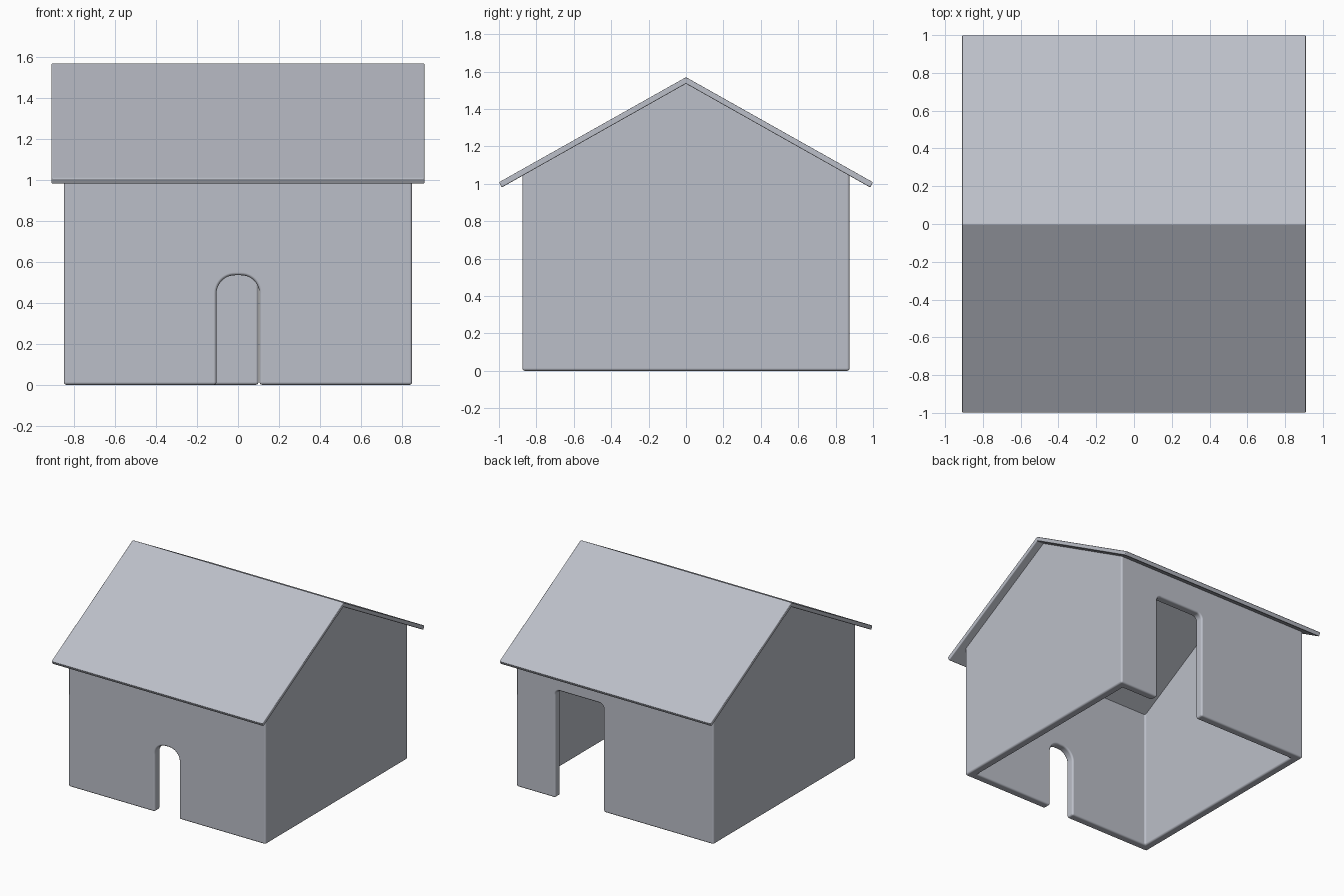
import bpy, bmesh, math

if "Cube" in bpy.data.objects:
    bpy.data.objects.remove(bpy.data.objects["Cube"])

paint = bpy.data.materials.new("pale_grey")
paint.diffuse_color = (0.50, 0.52, 0.58, 1)
paint.use_nodes = True
paint.node_tree.nodes["Principled BSDF"].inputs["Base Color"].default_value = paint.diffuse_color

WALL_X, WALL_Y, THICK = 0.85, 0.875, 0.065
ROOF_X, SLOPE = 0.91, 0.563
UNDER = 1.535          # height of the roof underside at the ridge


def prism(name, pts, axis, lo, hi):
    """Extrude a closed (horizontal, z) profile along x or y."""
    bm = bmesh.new()

    def ring(d):
        return [bm.verts.new((d, a, z) if axis == "x" else (a, d, z)) for a, z in pts]

    r0, r1 = ring(lo), ring(hi)
    bm.faces.new(r0)
    bm.faces.new(r1)
    n = len(pts)
    for i in range(n):
        j = (i + 1) % n
        bm.faces.new((r0[i], r0[j], r1[j], r1[i]))
    bmesh.ops.recalc_face_normals(bm, faces=bm.faces)
    mesh = bpy.data.meshes.new(name)
    bm.to_mesh(mesh)
    bm.free()
    mesh.materials.append(paint)
    obj = bpy.data.objects.new(name, mesh)
    bpy.context.collection.objects.link(obj)
    return obj


def gable(half, bottom, ridge):
    """Five-sided house outline whose top follows the roof slope."""
    eave = ridge - SLOPE * half
    return [(-half, bottom), (half, bottom), (half, eave), (0, ridge), (-half, eave)]


def doorway(x0, x1, top, r, steps=12):
    """Door outline with rounded upper corners."""
    pts = [(x0, -0.2), (x1, -0.2)]
    for cx, start in ((x1 - r, 0), (x0 + r, math.pi / 2)):
        for i in range(steps + 1):
            a = start + math.pi / 2 * i / steps
            pts.append((cx + r * math.cos(a), top - r + r * math.sin(a)))
    return pts


def activate(obj):
    bpy.ops.object.select_all(action="DESELECT")
    obj.select_set(True)
    bpy.context.view_layer.objects.active = obj


def cut(obj, cutter):
    cutter.hide_render = True
    mod = obj.modifiers.new("cut", "BOOLEAN")
    mod.operation, mod.solver, mod.object = "DIFFERENCE", "EXACT", cutter
    activate(obj)
    bpy.ops.object.modifier_apply(modifier=mod.name)
    bpy.data.objects.remove(cutter)


def soften(obj, width):
    activate(obj)
    bpy.ops.object.shade_smooth_by_angle(angle=math.radians(35))
    mod = obj.modifiers.new("soft_edges", "BEVEL")
    mod.width, mod.segments = width, 3
    mod.limit_method, mod.angle_limit = "ANGLE", math.radians(40)
    mod.harden_normals = True


# Hollow walls, open below and under the roof
walls = prism("walls", gable(WALL_Y, 0, UNDER + 0.012), "x", -WALL_X, WALL_X)
cut(walls, prism("room_cutter", gable(WALL_Y - THICK, -0.2, UNDER + 0.4), "x",
                 -WALL_X + THICK, WALL_X - THICK))

# Arched front door and wide back door
cut(walls, prism("front_door_cutter", doorway(-0.105, 0.105, 0.535, 0.09), "y", -1.1, -0.6))
cut(walls, prism("back_door_cutter", doorway(0.10, 0.515, 0.84, 0.04), "y", 0.6, 1.1))
soften(walls, 0.014)

# Thin folded roof with square-cut eaves
top_tip, low_tip = (1.0, 1.008), (0.985, UNDER - SLOPE * 0.985)
roof = prism("roof", [(0, 1.57), top_tip, low_tip, (0, UNDER),
                      (-low_tip[0], low_tip[1]), (-top_tip[0], top_tip[1])],
             "x", -ROOF_X, ROOF_X)
soften(roof, 0.006)
